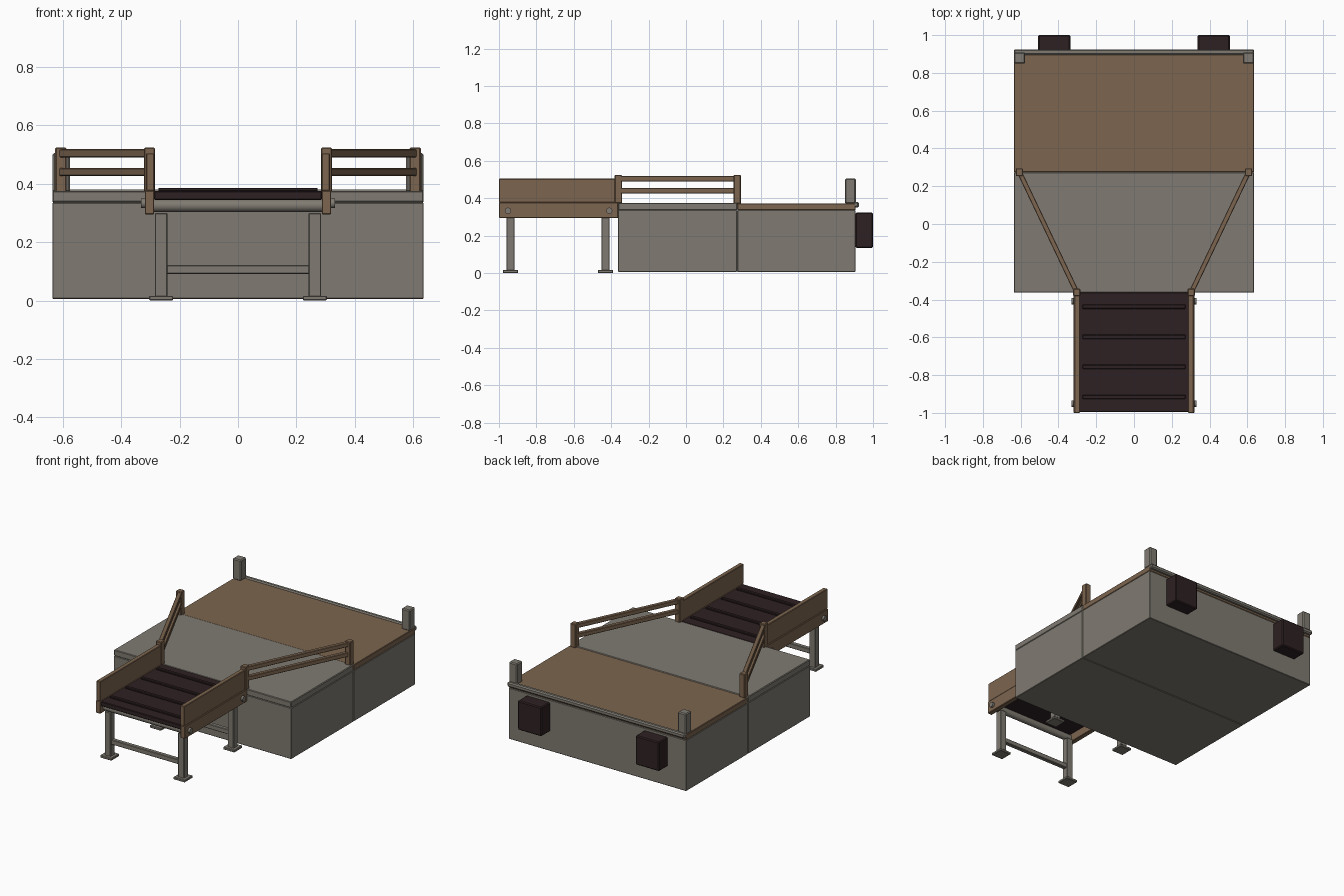
import bpy, math
from mathutils import Vector

if "Cube" in bpy.data.objects:
    bpy.data.objects.remove(bpy.data.objects["Cube"])


def material(name, rgb):
    m = bpy.data.materials.new(name)
    m.diffuse_color = (*rgb, 1)
    m.use_nodes = True
    m.node_tree.nodes["Principled BSDF"].inputs["Base Color"].default_value = m.diffuse_color
    return m


GREY = material("concrete grey", (0.215, 0.198, 0.168))
WOOD = material("worn wood", (0.205, 0.13, 0.078))
DARK = material("dark rubber", (0.027, 0.0145, 0.016))


def finish(o, name, mat, bevel):
    o.name = name
    o.data.materials.append(mat)
    if bevel:
        b = o.modifiers.new("bevel", "BEVEL")
        b.width = bevel
        b.segments = 1
    return o


def box(name, x, y, z, mat, bevel=0.0):
    """Box from (min, max) ranges."""
    bpy.ops.mesh.primitive_cube_add(size=1)
    o = bpy.context.object
    for v in o.data.vertices:
        v.co = [r[0] if c < 0 else r[1] for c, r in zip(v.co, (x, y, z))]
    return finish(o, name, mat, bevel)


def mirrored_box(name, x, y, z, mat, bevel=0.0):
    """Same box on the right and left sides."""
    box(name + "_right", x, y, z, mat, bevel)
    box(name + "_left", (-x[1], -x[0]), y, z, mat, bevel)


def x_cylinder(name, x0, x1, y, z, r, mat, sides=16):
    bpy.ops.mesh.primitive_cylinder_add(vertices=sides, radius=r, depth=x1 - x0,
                                        location=((x0 + x1) / 2, y, z),
                                        rotation=(0, math.pi / 2, 0))
    o = finish(bpy.context.object, name, mat, 0)
    bpy.ops.object.shade_smooth_by_angle(angle=math.radians(40))
    return o


def beam(name, a, b, width, height, mat):
    """Horizontal beam from a to b."""
    a, b = Vector(a), Vector(b)
    d = b - a
    bpy.ops.mesh.primitive_cube_add(size=1, location=(a + b) / 2,
                                    rotation=(0, 0, math.atan2(d.y, d.x)))
    o = bpy.context.object
    for v in o.data.vertices:
        v.co = (v.co.x * d.length, v.co.y * width, v.co.z * height)
    return finish(o, name, mat, 0.003)


# Dock base blocks and decks
W = 0.636
box("front_base", (-W, W), (-0.363, 0.272), (0.005, 0.336), GREY, 0.003)
box("back_base", (-W, W), (0.274, 0.906), (0.005, 0.336), GREY, 0.003)
box("front_slab", (-W, W), (-0.363, 0.274), (0.336, 0.375), GREY, 0.004)
box("wood_deck", (-W, W), (0.274, 0.906), (0.336, 0.372), WOOD, 0.003)

# Back edge bar, corner posts and bumpers
box("edge_bar", (-W, W), (0.896, 0.925), (0.35, 0.38), GREY, 0.007)
mirrored_box("corner_post", (0.576, 0.635), (0.85, 0.908), (0.37, 0.505), GREY, 0.006)
mirrored_box("bumper", (0.337, 0.507), (0.906, 1.0), (0.134, 0.323), DARK, 0.006)

# Conveyor side boards
mirrored_box("lower_side_board", (0.287, 0.319), (-1.0, -0.362), (0.295, 0.376), WOOD, 0.003)
mirrored_box("upper_side_board", (0.286, 0.315), (-1.0, -0.362), (0.376, 0.504), WOOD, 0.003)

# Belt with cleats
box("belt", (-0.288, 0.288), (-0.995, -0.362), (0.345, 0.375), DARK, 0.003)
for i in range(4):
    y = -0.438 - i * 0.159
    box(f"cleat_{i}", (-0.273, 0.273), (y - 0.011, y + 0.011), (0.374, 0.386), DARK, 0.003)

# Rollers, bolts, legs, feet and cross bars
for tag, roller_y, leg_y in (("front", -0.952, -0.938), ("rear", -0.41, -0.43)):
    x_cylinder(tag + "_roller", -0.287, 0.287, roller_y, 0.325, 0.022, GREY)
    for s, side in ((-1, "left"), (1, "right")):
        x0, x1 = sorted((s * 0.3, s * 0.332))
        x_cylinder(f"{tag}_bolt_{side}", x0, x1, roller_y, 0.333, 0.017, GREY, 12)
    mirrored_box(tag + "_leg", (0.241, 0.285), (leg_y - 0.022, leg_y + 0.022),
                 (0.01, 0.3), GREY, 0.003)
    mirrored_box(tag + "_foot", (0.222, 0.304), (leg_y - 0.041, leg_y + 0.041),
                 (0.0, 0.016), GREY, 0.003)
    box(tag + "_cross_bar", (-0.245, 0.245), (leg_y - 0.014, leg_y + 0.014),
        (0.091, 0.122), GREY, 0.003)

# Slanted guard rails with posts
mirrored_box("front_rail_post", (0.284, 0.322), (-0.382, -0.342), (0.372, 0.524), WOOD, 0.004)
mirrored_box("back_rail_post", (0.587, 0.626), (0.254, 0.294), (0.37, 0.524), WOOD, 0.004)
for s, side in ((-1, "left"), (1, "right")):
    for z, level in ((0.44, "low"), (0.504, "high")):
        beam(f"{level}_rail_{side}", (s * 0.303, -0.362, z), (s * 0.606, 0.274, z),
             0.026, 0.028, WOOD)
